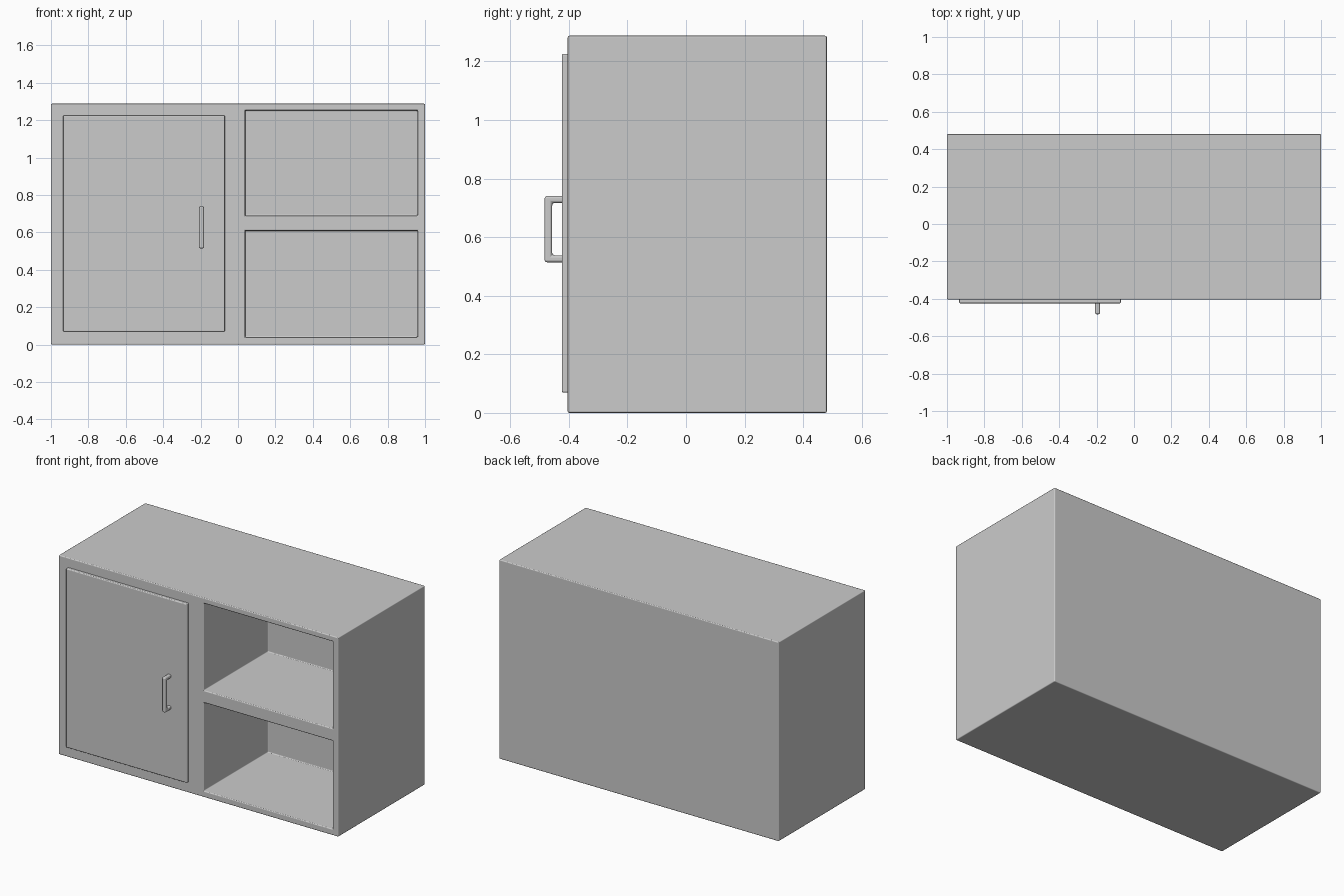
import bpy
import bmesh
from mathutils import Vector

if "Cube" in bpy.data.objects:
    bpy.data.objects.remove(bpy.data.objects["Cube"])


def link_mesh(name, bm):
    bmesh.ops.recalc_face_normals(bm, faces=bm.faces[:])
    me = bpy.data.meshes.new(name)
    bm.to_mesh(me)
    bm.free()
    ob = bpy.data.objects.new(name, me)
    bpy.context.collection.objects.link(ob)
    return ob


def box(name, lo, hi):
    """Box between two opposite corners."""
    lo, hi = Vector(lo), Vector(hi)
    bm = bmesh.new()
    bmesh.ops.create_cube(bm, size=1)
    for v in bm.verts:
        v.co = (lo + hi) / 2 + v.co * (hi - lo)
    return link_mesh(name, bm)


def soften(ob, width, segments=2):
    """Rounded edges, flat faces kept flat."""
    for p in ob.data.polygons:
        p.use_smooth = True
    mod = ob.modifiers.new("soft_edges", "BEVEL")
    mod.width = width
    mod.segments = segments
    mod.limit_method = 'ANGLE'
    mod.harden_normals = True


FRONT = -0.404

# Cabinet body with two open compartments on the right
body = box("cabinet_body", (-1, FRONT, 0), (1, 0.481, 1.288))
for i, (z0, z1) in enumerate([(0.04, 0.61), (0.69, 1.252)]):
    cutter = box(f"compartment_cutter_{i}", (0.038, FRONT - 0.1, z0), (0.96, 0.252, z1))
    cutter.hide_render = True
    cutter.hide_viewport = True
    cutter.display_type = 'WIRE'
    cut = body.modifiers.new("compartment", "BOOLEAN")
    cut.operation = 'DIFFERENCE'
    cut.solver = 'EXACT'
    cut.object = cutter
soften(body, 0.006)

# Door panel on the left, slightly proud of the front
door = box("door", (-0.935, FRONT - 0.02, 0.069), (-0.07, FRONT + 0.01, 1.226))
soften(door, 0.006)

# Door handle: C-shaped profile in the y-z plane, given thickness in x
outer, inner, root = -0.483, -0.457, FRONT - 0.012
z0, z1, t = 0.514, 0.741, 0.024
profile = [(root, z0), (outer, z0), (outer, z1), (root, z1),
           (root, z1 - t), (inner, z1 - t), (inner, z0 + t), (root, z0 + t)]
bm = bmesh.new()
face = bm.faces.new([bm.verts.new((-0.208, y, z)) for y, z in profile])
ext = bmesh.ops.extrude_face_region(bm, geom=[face])
bmesh.ops.translate(bm, vec=(0.026, 0, 0),
                    verts=[g for g in ext["geom"] if isinstance(g, bmesh.types.BMVert)])
handle = link_mesh("door_handle", bm)
soften(handle, 0.009, 3)
